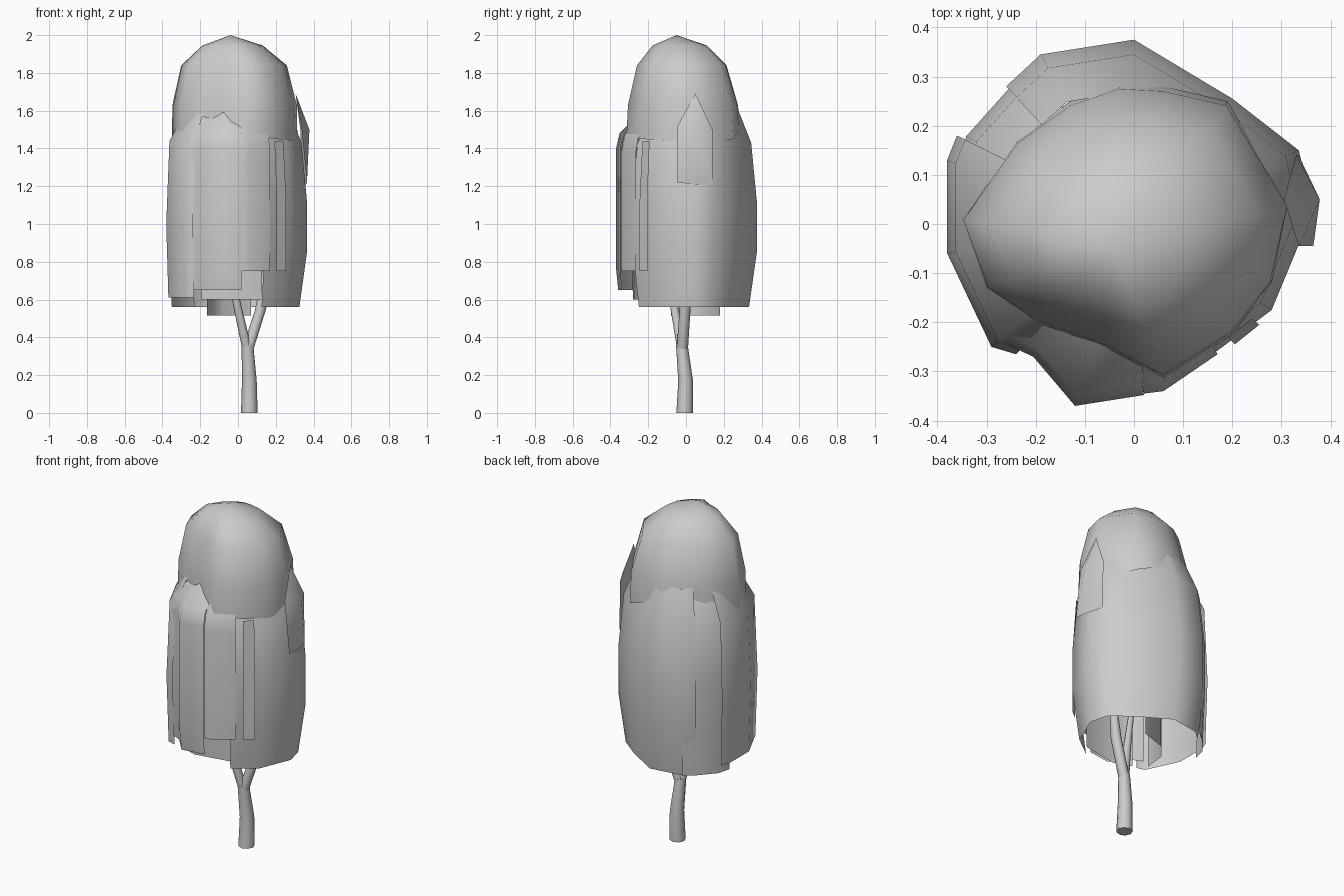
import bpy, bmesh, math
from mathutils import Vector

cube = bpy.data.objects.get("Cube")
if cube:
    bpy.data.objects.remove(cube, do_unlink=True)

grey = bpy.data.materials.new("plain grey")
grey.use_nodes = True
grey.diffuse_color = (0.6, 0.6, 0.6, 1)
grey.node_tree.nodes["Principled BSDF"].inputs["Base Color"].default_value = (0.6, 0.6, 0.6, 1)


def finish(name, bm, angle=75):
    mesh = bpy.data.meshes.new(name)
    bm.to_mesh(mesh)
    bm.free()
    mesh.materials.append(grey)
    obj = bpy.data.objects.new(name, mesh)
    bpy.context.collection.objects.link(obj)
    bpy.ops.object.select_all(action="DESELECT")
    obj.select_set(True)
    bpy.context.view_layer.objects.active = obj
    bpy.ops.object.shade_smooth_by_angle(angle=math.radians(angle))
    return obj


def bridge(bm, rows, closed):
    """Join successive rows of vertices with quads."""
    for low, high in zip(rows, rows[1:]):
        n = len(low)
        for i in range(n if closed else n - 1):
            j = (i + 1) % n
            bm.faces.new((low[i], low[j], high[j], high[i]))


def sheet(name, plan, profile, tops=None):
    """Upright curved sheet: plan outline scaled by (height, scale) rows."""
    bm = bmesh.new()
    rows = []
    for k, (z, s) in enumerate(profile):
        last = k == len(profile) - 1
        rows.append([bm.verts.new((x * s, y * s, z + (tops[i] if tops and last else 0)))
                     for i, (x, y) in enumerate(plan)])
    bridge(bm, rows, False)
    return finish(name, bm)


def limb(name, path, sides=8):
    """Tapered tube through (x, y, z, radius) stations."""
    bm = bmesh.new()
    rows = [[bm.verts.new((x + r * math.cos(a), y + r * math.sin(a), z))
             for a in (2 * math.pi * i / sides for i in range(sides))]
            for x, y, z, r in path]
    bridge(bm, rows, True)
    bm.faces.new(rows[0][::-1])
    bm.faces.new(rows[-1])
    return finish(name, bm, 50)


# Forked trunk
limb("trunk", [(0.06, -0.007, 0, 0.044), (0.06, -0.002, 0.17, 0.039),
               (0.05, -0.022, 0.36, 0.031)])
limb("right_branch", [(0.05, -0.02, 0.33, 0.026), (0.0, -0.06, 0.55, 0.022),
                      (-0.07, -0.09, 0.9, 0.012)])
limb("left_branch", [(0.05, -0.02, 0.33, 0.03), (0.12, -0.005, 0.55, 0.029),
                     (0.17, 0.01, 0.9, 0.012)])

# Domed crown, open underneath with a ragged hem
outline = [(-0.35, 0.01), (-0.3, -0.13), (-0.2, -0.2), (-0.06, -0.25), (0.06, -0.315),
           (0.2, -0.225), (0.28, -0.12), (0.315, 0.04), (0.19, 0.25), (0.06, 0.28),
           (-0.03, 0.285), (-0.13, 0.25), (-0.24, 0.17)]
hem = [0.04, 0.06, 0.15, 0.12, 0.05, 0.03, 0.02, 0.0, 0.03, 0.08, 0.1, 0.09, 0.06]
centre = Vector((-0.04, -0.05))
bm = bmesh.new()
rows = []
for k, (z, sx, sy) in enumerate([(1.42, 1.0, 1.0), (1.63, 0.99, 0.97),
                                 (1.84, 0.84, 0.79), (1.945, 0.48, 0.48)]):
    rows.append([bm.verts.new((centre.x + (x - centre.x) * sx, centre.y + (y - centre.y) * sy,
                               z + (hem[i] if k == 0 else 0)))
                 for i, (x, y) in enumerate(outline)])
bridge(bm, rows, True)
apex = bm.verts.new((centre.x, centre.y, 2))
for i, v in enumerate(rows[-1]):
    bm.faces.new((v, rows[-1][(i + 1) % len(outline)], apex))
finish("crown", bm)

# Hanging foliage sheets, leaning in under the crown at the top
sheet("back_foliage",
      [(0.14, -0.28), (0.28, -0.175), (0.365, 0.03), (0.335, 0.15), (0.2, 0.255),
       (0, 0.375), (-0.19, 0.345), (-0.26, 0.28)],
      [(0.56, 0.89), (0.85, 1), (1.12, 1), (1.43, 0.92), (1.62, 0.72)],
      [-0.1, -0.05, 0, 0, 0, 0, 0, 0])
sheet("back_right_foliage", [(-0.2, 0.325), (-0.26, 0.275), (-0.345, 0.18), (-0.365, 0.1)],
      [(0.56, 0.96), (0.85, 0.99), (1.12, 0.99), (1.43, 0.93), (1.6, 0.66)])
sheet("right_foliage",
      [(-0.36, 0.18), (-0.38, 0.13), (-0.38, -0.06), (-0.29, -0.25), (-0.24, -0.265)],
      [(0.61, 0.97), (1.0, 1), (1.44, 0.955), (1.6, 0.72)], [0, 0, 0, 0, 0.02])
sheet("front_foliage",
      [(-0.27, -0.24), (-0.205, -0.27), (-0.12, -0.37), (0.02, -0.348)],
      [(0.65, 0.97), (0.76, 1), (1.4, 1), (1.48, 0.95), (1.61, 0.6)], [0, 0.02, 0.0, -0.03])
sheet("front_left_foliage", [(0.02, -0.345), (0.06, -0.34), (0.17, -0.265)],
      [(0.75, 1), (1.38, 1), (1.47, 0.95), (1.58, 0.75)])
sheet("front_left_strip", [(0.205, -0.245), (0.255, -0.205)],
      [(0.75, 1), (1.13, 1), (1.44, 0.94)])

# Inner layers showing below the front hem
sheet("inner_front_layer", [(-0.2, -0.25), (-0.09, -0.29), (0.13, -0.25)],
      [(0.6, 0.97), (1.3, 1)])
sheet("inner_middle_layer", [(-0.165, -0.08), (-0.15, 0.05), (-0.08, 0.13), (0.07, 0.18)],
      [(0.515, 1), (0.75, 1)])

# Loose patch on the left side, with a pointed top
bm = bmesh.new()
patch = [(0.365, -0.045, 1.22), (0.36, 0.05, 1.21), (0.335, 0.14, 1.21),
         (0.33, 0.14, 1.5), (0.305, 0.05, 1.69), (0.335, -0.045, 1.52)]
hub = bm.verts.new((0.378, 0.05, 1.5))
rim = [bm.verts.new(p) for p in patch]
for i, v in enumerate(rim):
    bm.faces.new((v, rim[(i + 1) % len(rim)], hub))
finish("side_patch", bm)
